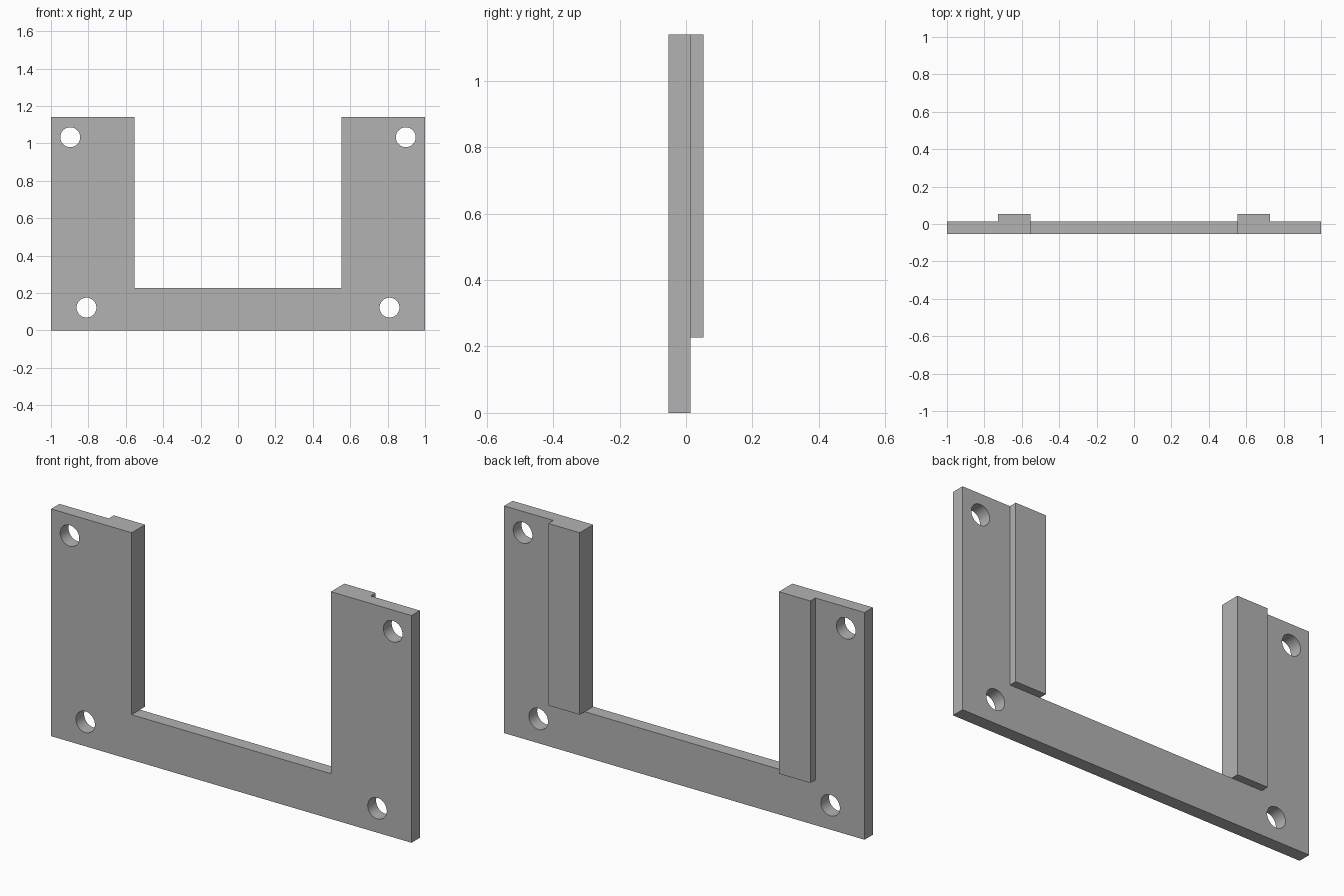
import bpy, bmesh
from mathutils import Matrix, Vector

cube = bpy.data.objects.get("Cube")
if cube:
    bpy.data.objects.remove(cube, do_unlink=True)

grey = bpy.data.materials.new("plain grey")
grey.use_nodes = True
colour = (0.45, 0.45, 0.45, 1)
grey.diffuse_color = colour
grey.node_tree.nodes["Principled BSDF"].inputs["Base Color"].default_value = colour

HEIGHT, SILL = 1.14, 0.227        # overall height, bottom of the opening
INNER, RAIL = 0.553, 0.727        # opening half width, outer edge of the rails
FRONT, MIDDLE, BACK = -0.053, 0.013, 0.053
HOLE_RADIUS = 0.053


def make_object(name, bm):
    mesh = bpy.data.meshes.new(name)
    bm.to_mesh(mesh)
    bm.free()
    mesh.materials.append(grey)
    obj = bpy.data.objects.new(name, mesh)
    bpy.context.collection.objects.link(obj)
    return obj


def extrude_back(bm, faces, depth):
    """Extrude faces along +y and return the moved faces."""
    geom = bmesh.ops.extrude_face_region(bm, geom=faces)["geom"]
    verts = [g for g in geom if isinstance(g, bmesh.types.BMVert)]
    bmesh.ops.translate(bm, verts=verts, vec=Vector((0, depth, 0)))
    return [g for g in geom if isinstance(g, bmesh.types.BMFace)]


# U-shaped plate with a raised rail on the back of each arm
bm = bmesh.new()
half = [(1, 0), (1, HEIGHT), (RAIL, HEIGHT), (RAIL, SILL), (INNER, SILL)]
outline = half + [(-x, z) for x, z in reversed(half)]
rail = [(INNER, SILL), (RAIL, SILL), (RAIL, HEIGHT), (INNER, HEIGHT)]
for points in (outline, rail, [(-x, z) for x, z in reversed(rail)]):
    bm.faces.new([bm.verts.new((x, FRONT, z)) for x, z in points])
bmesh.ops.remove_doubles(bm, verts=bm.verts, dist=0.0001)
plate_back = extrude_back(bm, bm.faces[:], MIDDLE - FRONT)
rail_faces = [f for f in plate_back if len(f.verts) == 4]
extrude_back(bm, rail_faces, BACK - MIDDLE)
bmesh.ops.recalc_face_normals(bm, faces=bm.faces)
bmesh.ops.dissolve_limit(bm, angle_limit=0.01, verts=bm.verts, edges=bm.edges)
frame = make_object("mounting_frame", bm)

# Four round screw holes
bm = bmesh.new()
for side in (-1, 1):
    for x, z in ((0.897, 1.033), (0.81, 0.122)):
        place = Matrix.Translation((side * x, 0, z)) @ Matrix.Rotation(1.5707963, 4, 'X')
        bmesh.ops.create_cone(bm, cap_ends=True, segments=48, radius1=HOLE_RADIUS,
                              radius2=HOLE_RADIUS, depth=0.4, matrix=place)
cutter = make_object("hole_cutter", bm)
cutter.hide_render = True
cutter.hide_set(True)

cut = frame.modifiers.new("screw holes", 'BOOLEAN')
cut.operation = 'DIFFERENCE'
cut.solver = 'EXACT'
cut.object = cutter

# Apply the cut, then smooth only the hole walls
bpy.ops.object.select_all(action='DESELECT')
frame.select_set(True)
bpy.context.view_layer.objects.active = frame
bpy.ops.object.modifier_apply(modifier=cut.name)
bpy.data.objects.remove(cutter, do_unlink=True)
bpy.ops.object.shade_smooth_by_angle(angle=0.52)
